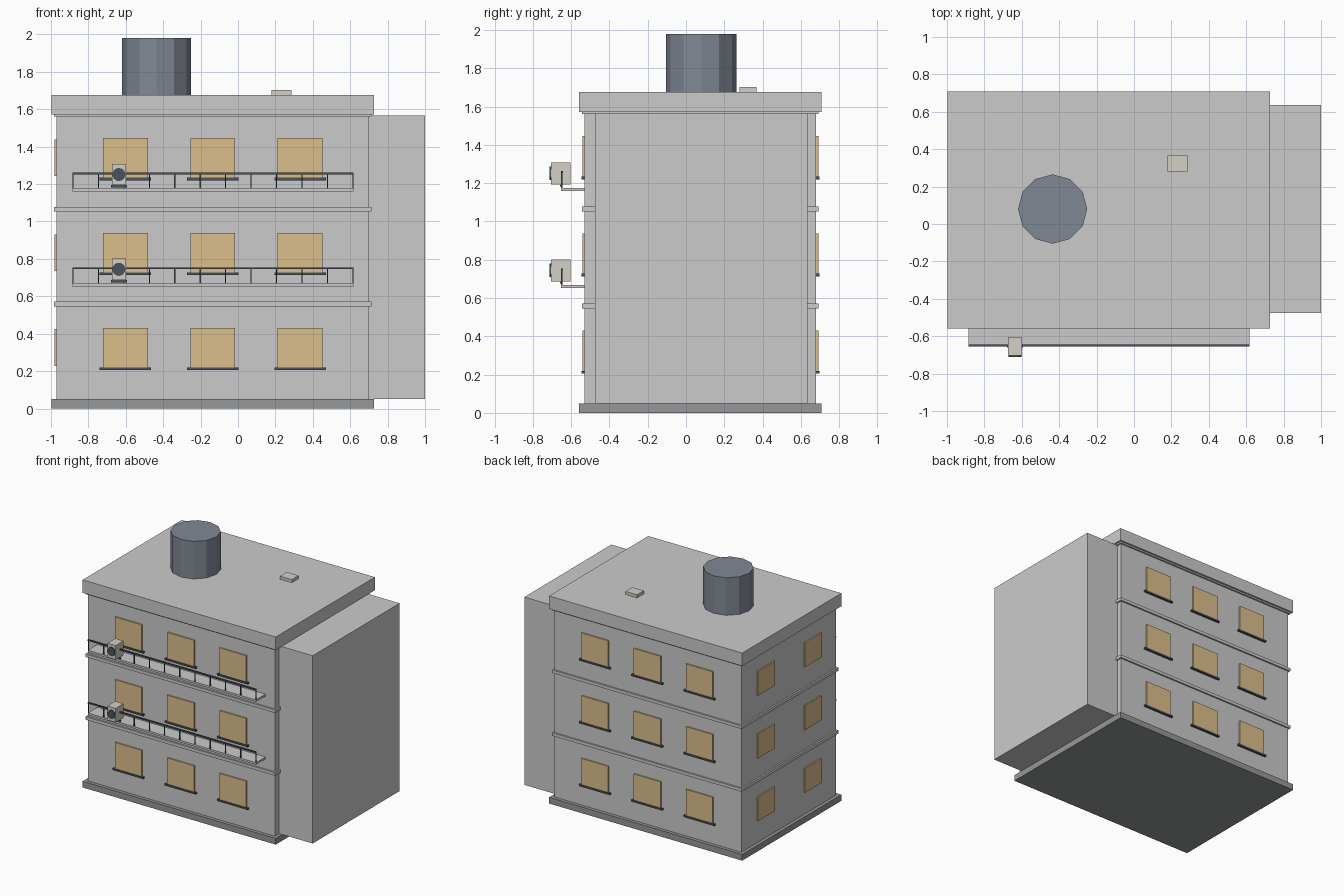
import bpy
import math

if "Cube" in bpy.data.objects:
    bpy.data.objects.remove(bpy.data.objects["Cube"])


def material(name, rgb):
    m = bpy.data.materials.new(name)
    m.diffuse_color = (*rgb, 1)
    m.use_nodes = True
    m.node_tree.nodes["Principled BSDF"].inputs["Base Color"].default_value = m.diffuse_color
    return m


GLASS = material("window_tan", (0.72, 0.52, 0.26))
DARK = material("dark_metal", (0.07, 0.085, 0.11))
TANK = material("tank_blue_grey", (0.22, 0.25, 0.30))
CREAM = material("cream_casing", (0.66, 0.63, 0.56))
BASE = material("plinth_grey", (0.30, 0.31, 0.32))


def finish(name, mat):
    o = bpy.context.object
    o.name = name
    if mat:
        o.data.materials.append(mat)
    return o


def box(name, x, y, z, mat=None):
    """Box from (min, max) ranges on each axis."""
    bpy.ops.mesh.primitive_cube_add(size=1, location=[sum(r) / 2 for r in (x, y, z)])
    o = finish(name, mat)
    o.scale = [r[1] - r[0] for r in (x, y, z)]
    bpy.ops.object.transform_apply(location=False, rotation=False, scale=True)
    return o


def cylinder(name, sides, r, depth, loc, mat, rot=(0, 0, 0)):
    bpy.ops.mesh.primitive_cylinder_add(vertices=sides, radius=r, depth=depth,
                                        location=loc, rotation=rot)
    return finish(name, mat)


STOREY = 0.507
X0, X1, Y0, Y1 = -0.97, 0.70, -0.53, 0.68
XC, YC = (X0 + X1) / 2, (Y0 + Y1) / 2


def slab(name, out, z, mat=None):
    """Slab following the building outline, overhanging by out."""
    return box(name, (X0 - out, X1 + out), (Y0 - out, Y1 + out), z, mat)


# Main masses
slab("plinth", 0.028, (0, 0.05), BASE)
slab("main_body", 0, (0.05, 1.572))
slab("roof_slab", 0.028, (1.572, 1.677))
box("side_block", (X1, 1.0), (-0.475, 0.635), (0.05, 1.567))

# Floor bands
for i in range(3):
    z = 0.546 + STOREY * i
    slab("floor_band", 0.013, (z, min(z + 0.025, 1.572)))

# Windows on every storey
for i in range(3):
    dz = STOREY * i
    for j in (-1, 0, 1):
        cx = XC + 0.467 * j
        for wall, s in ((Y0, -1), (Y1, 1)):
            def depth(d):
                return tuple(sorted((wall - s * 0.01, wall + s * d)))
            box("window", (cx - 0.12, cx + 0.12), depth(0.011),
                (0.217 + dz, 0.431 + dz), GLASS)
            box("window_sill", (cx - 0.138, cx + 0.138), depth(0.017),
                (0.206 + dz, 0.22 + dz), DARK)
    for s in (-1, 1):
        cy = YC + 0.30 * s
        box("side_window", (X0 - 0.011, X0 + 0.01), (cy - 0.107, cy + 0.107),
            (0.228 + dz, 0.424 + dz), GLASS)

# Front balconies, each with a railing and an air conditioner
for i in range(2):
    z = 0.652 + STOREY * i
    xa, xb = -0.885, 0.617
    box("balcony_slab", (xa, xb), (-0.652, Y0), (z, z + 0.016))
    box("top_rail", (xa, xb), (-0.654, -0.643), (z + 0.093, z + 0.103), DARK)
    for k in range(12):
        px = xa + 0.003 + (xb - xa - 0.006) * k / 11
        box("railing_post", (px - 0.003, px + 0.003), (-0.652, -0.645),
            (z + 0.016, z + 0.095), DARK)
    box("cooling_unit", (-0.674, -0.60), (-0.704, -0.604), (z + 0.035, z + 0.149), CREAM)
    cylinder("cooling_fan", 16, 0.035, 0.016, (-0.637, -0.704, z + 0.092), DARK,
             (math.pi / 2, 0, 0))
    box("unit_bracket", (-0.68, -0.594), (-0.659, -0.648), (z + 0.023, z + 0.035), DARK)

# Roof equipment
cylinder("water_tank", 12, 0.185, 0.303, (-0.435, 0.08, 1.8285), TANK)
box("roof_hatch", (0.18, 0.285), (0.28, 0.367), (1.677, 1.702), CREAM)
